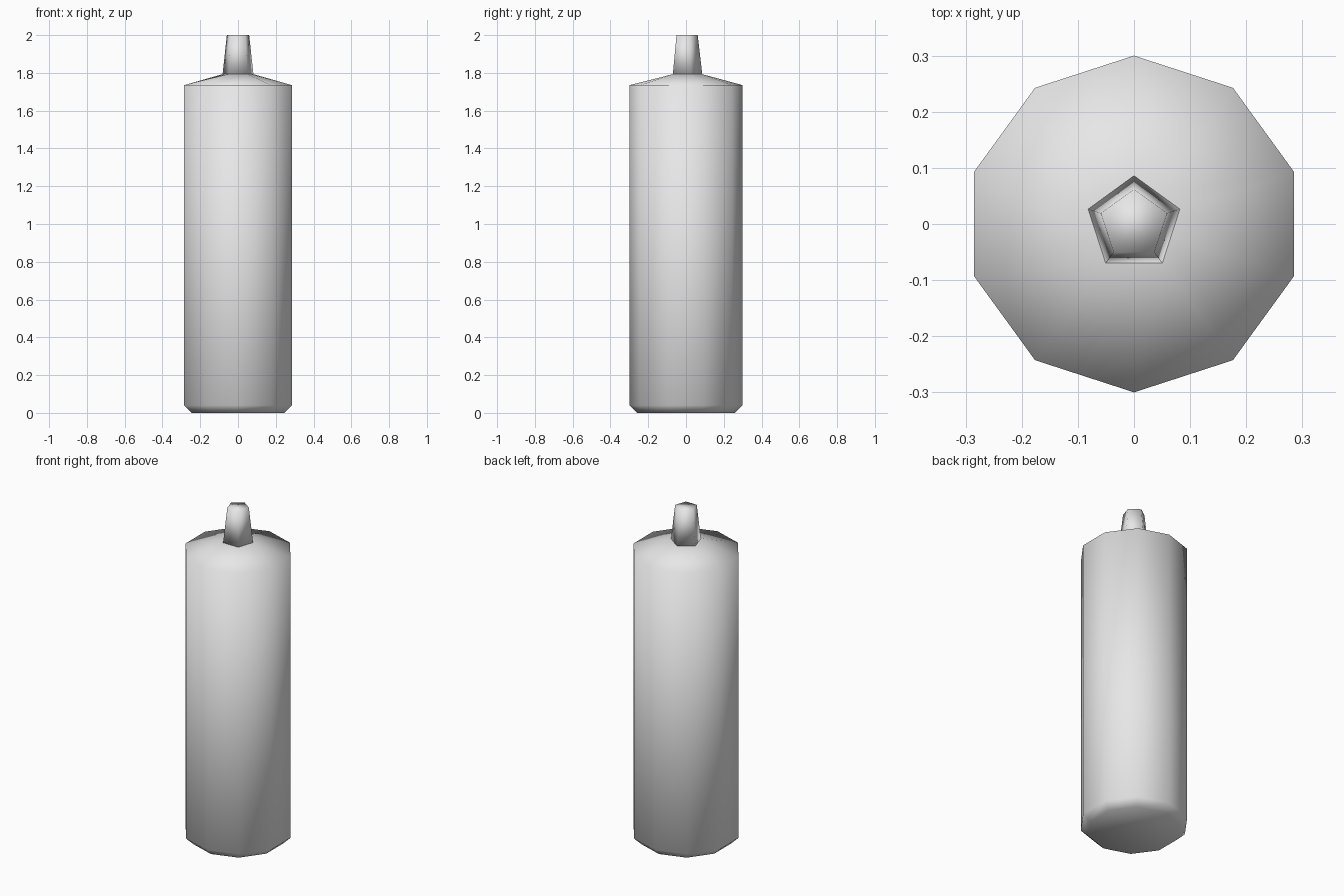
import bpy
import bmesh
from math import sin, cos, pi

cube = bpy.data.objects.get("Cube")
if cube:
    bpy.data.objects.remove(cube, do_unlink=True)

# Single pale grey plastic
GREY = (0.8, 0.8, 0.8, 1.0)
plastic = bpy.data.materials.new("pale_grey_plastic")
plastic.use_nodes = True
plastic.diffuse_color = GREY
plastic.node_tree.nodes["Principled BSDF"].inputs["Base Color"].default_value = GREY


def polygon(sides, radius, z):
    """Regular polygon with one corner pointing to the back."""
    angles = [pi / 2 + 2 * pi * i / sides for i in range(sides)]
    return [(radius * cos(a), radius * sin(a), z) for a in angles]


def with_midpoints(ring):
    """Double the corners of a ring without changing its outline."""
    result = []
    for a, b in zip(ring, ring[1:] + ring[:1]):
        result += [a, tuple((p + q) / 2 for p, q in zip(a, b))]
    return result


def loft(name, rings):
    """Skin a stack of equal-sided rings and close both ends."""
    bm = bmesh.new()
    loops = [[bm.verts.new(p) for p in ring] for ring in rings]
    for low, high in zip(loops, loops[1:]):
        n = len(low)
        for i in range(n):
            j = (i + 1) % n
            bm.faces.new((low[i], low[j], high[j], high[i]))
    bm.faces.new(loops[0][::-1])
    bm.faces.new(loops[-1])
    for face in bm.faces:
        face.smooth = True
    mesh = bpy.data.meshes.new(name)
    bm.to_mesh(mesh)
    bm.free()
    mesh.materials.append(plastic)
    obj = bpy.data.objects.new(name, mesh)
    bpy.context.collection.objects.link(obj)
    return obj


SHOULDER_TOP = 1.793
NOZZLE_BASE = 0.086

# Ten-sided body with chamfered foot and a shoulder narrowing to the nozzle
body_rings = [polygon(10, r, z) for r, z in ((0.258, 0), (0.3, 0.04), (0.3, 1.735))]
body_rings.append(with_midpoints(polygon(5, NOZZLE_BASE, SHOULDER_TOP)))
loft("bottle_body", body_rings)

# Five-sided tapered nozzle
loft("nozzle", [polygon(5, NOZZLE_BASE, SHOULDER_TOP), polygon(5, 0.062, 2.0)])
